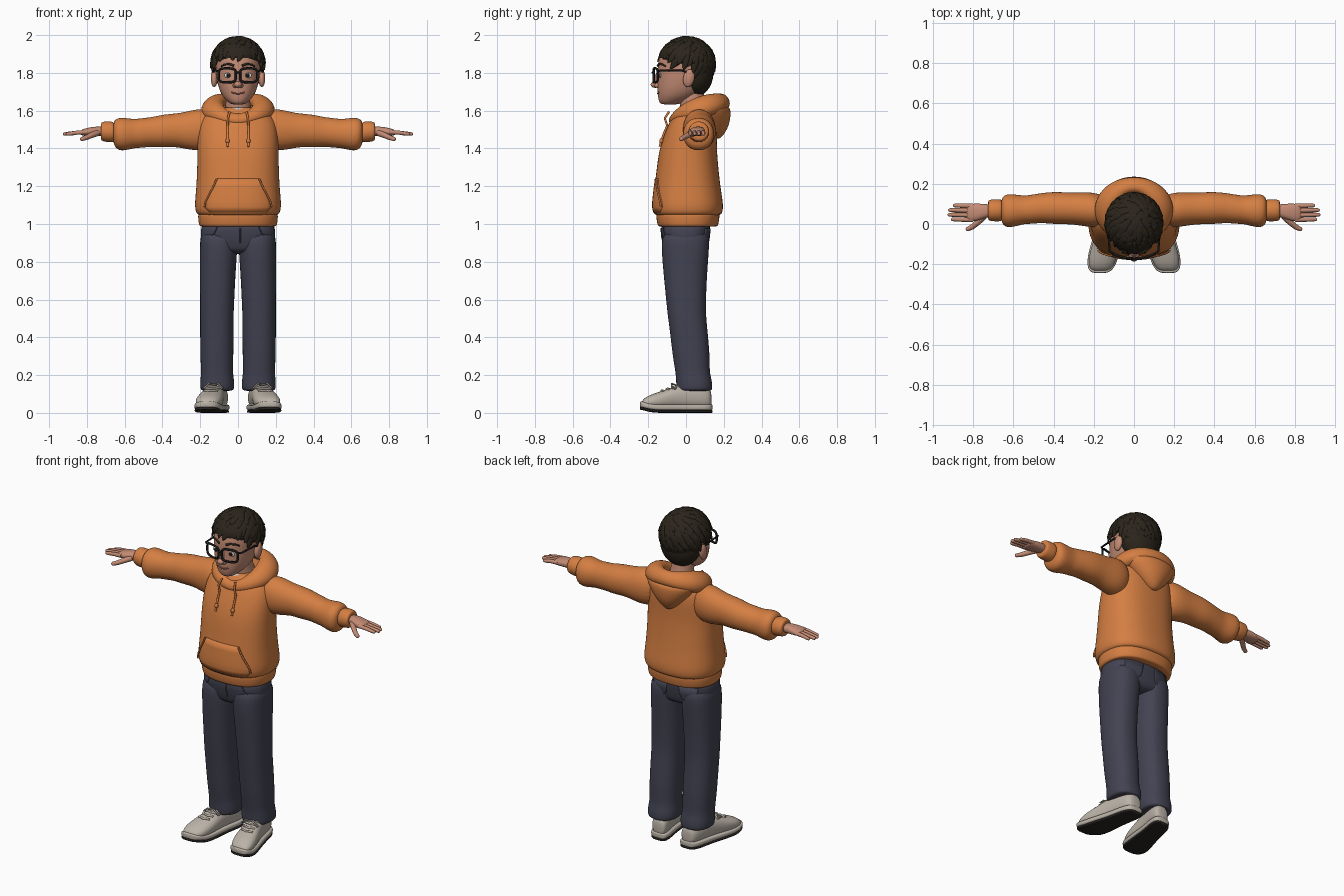
import bpy, bmesh, math, random
from mathutils import Vector, Matrix

random.seed(4)
if "Cube" in bpy.data.objects:
    bpy.data.objects.remove(bpy.data.objects["Cube"])


def material(name, *rgb):
    m = bpy.data.materials.new(name)
    m.use_nodes = True
    m.diffuse_color = (*rgb, 1)
    m.node_tree.nodes["Principled BSDF"].inputs["Base Color"].default_value = (*rgb, 1)
    return m


ORANGE = material("orange fleece", .66, .21, .055)
DENIM = material("dark denim", .055, .055, .085)
HAIR = material("dark brown hair", .024, .018, .011)
SKIN = material("skin", .55, .26, .175)
SHOE = material("pale grey shoe", .5, .45, .39)
SOLE = material("dark sole", .02, .018, .015)
SHIRT = material("grey shirt", .52, .52, .52)
FRAME = material("black frame", .01, .01, .01)
WHITE = material("eye white", .75, .75, .73)
LIP = material("lip", .36, .12, .09)


def finish(name, bm, mat, mirror=False, sub=0, solid=0):
    bmesh.ops.recalc_face_normals(bm, faces=bm.faces)
    me = bpy.data.meshes.new(name)
    bm.to_mesh(me)
    bm.free()
    me.materials.append(mat)
    me.shade_smooth()
    ob = bpy.data.objects.new(name, me)
    bpy.context.collection.objects.link(ob)
    if solid:
        ob.modifiers.new("Thickness", "SOLIDIFY").thickness = solid
    if mirror:
        ob.modifiers.new("Mirror", "MIRROR")
    if sub:
        s = ob.modifiers.new("Smooth", "SUBSURF")
        s.levels = s.render_levels = sub
    return ob


def bridge(bm, rings, closed=False):
    n = len(rings[0])
    pairs = list(zip(rings, rings[1:])) + ([(rings[-1], rings[0])] if closed else [])
    for a, b in pairs:
        for i in range(n):
            j = (i + 1) % n
            bm.faces.new((a[i], a[j], b[j], b[i]))


def loft(name, axis, sections, mat, power=2, mirror=False, n=24):
    """Sections are (position on axis, centre u, centre v, radius u, radius v)."""
    bm, rings = bmesh.new(), []
    for t, u, v, ru, rv in sections:
        ring = []
        for i in range(n):
            a = math.tau * i / n
            c, s = (math.copysign(abs(f) ** (2 / power), f) for f in (math.cos(a), math.sin(a)))
            p, q = u + ru * c, v + rv * s
            ring.append(bm.verts.new({"x": (t, p, q), "y": (p, t, q), "z": (p, q, t)}[axis]))
        rings.append(ring)
    bridge(bm, rings)
    bm.faces.new(rings[0])
    bm.faces.new(rings[-1])
    return finish(name, bm, mat, mirror, 2)


def blob(name, loc, radii, mat, mirror=False, tilt=0):
    bm = bmesh.new()
    m = Matrix.Translation(loc) @ Matrix.Rotation(tilt, 4, "X") @ Matrix.Diagonal((*radii, 1))
    bmesh.ops.create_uvsphere(bm, u_segments=24, v_segments=14, radius=1, matrix=m)
    return finish(name, bm, mat, mirror)


def tube(name, paths, radius, mat, mirror=False, cyclic=False, taper=1):
    cu = bpy.data.curves.new(name, "CURVE")
    cu.dimensions, cu.bevel_depth, cu.bevel_resolution, cu.use_fill_caps = "3D", radius, 3, True
    for path in paths:
        for side in ((1, -1) if mirror else (1,)):
            sp = cu.splines.new("POLY")
            sp.points.add(len(path) - 1)
            sp.use_cyclic_u, sp.use_smooth = cyclic, True
            for i, (x, y, z) in enumerate(path):
                sp.points[i].co = (x * side, y, z, 1)
                sp.points[i].radius = 1 + (taper - 1) * i / (len(path) - 1)
    cu.materials.append(mat)
    ob = bpy.data.objects.new(name, cu)
    bpy.context.collection.objects.link(ob)
    return ob


def hit(ob, origin, direction, lift=.004):
    """Point just above the surface met by a ray."""
    bpy.context.view_layer.update()
    ev = ob.evaluated_get(bpy.context.evaluated_depsgraph_get())
    ok, p, _, _ = ev.ray_cast(Vector(origin), Vector(direction))
    return (p if ok else Vector(origin)) - Vector(direction) * lift


def patch(name, target, rows, front, mat, mirror=False, cols=12):
    """Cloth panel laid on a surface; rows are (z, x start, x end)."""
    bm = bmesh.new()
    grid = [[bm.verts.new(hit(target, (a + (b - a) * i / cols, -front, z), (0, front, 0)))
             for i in range(cols + 1)] for z, a, b in rows]
    for r, s in zip(grid, grid[1:]):
        for i in range(cols):
            bm.faces.new((r[i], r[i + 1], s[i + 1], s[i]))
    return finish(name, bm, mat, mirror, solid=.009)


# Trousers
hips = loft("trouser_hips", "z", [(.84, 0, 0, .17, .1), (.88, 0, 0, .195, .118), (.95, 0, -.003, .2, .132),
            (1.03, 0, 0, .195, .135)], DENIM, 2.6)
legs = loft("trouser_legs", "z", [(.115, .11, .045, .08, .088), (.125, .11, .045, .09, .096),
            (.17, .11, .043, .091, .096), (.21, .111, .035, .084, .09), (.3, .112, .028, .088, .099),
            (.42, .112, .016, .089, .1), (.52, .112, .004, .089, .102), (.6, .11, 0, .091, .106),
            (.75, .107, -.004, .095, .117), (.88, .102, -.004, .1, .128), (.98, .1, 0, .1, .125)],
            DENIM, 2.3, True)
patch("back_trouser_pockets", hips, [(.975, .04, .15), (.93, .045, .148), (.9, .055, .142), (.885, .08, .115)],
      -1, DENIM, True)
tube("trouser_fly", [[hit(hips, (.012, -1, z), (0, 1, 0), .001) for z in (.98, .94, .9)]], .003, DENIM)
tube("front_pocket_seams", [[hit(hips, (x, -1, z), (0, 1, 0), .001)
     for x, z in ((.11, .985), (.125, .95), (.155, .93), (.18, .925))]], .003, DENIM, True)

# Hooded top
torso = loft("hoodie_body", "z", [(1.04, 0, .01, .2, .165), (1.055, 0, .01, .224, .184), (1.1, 0, .01, .232, .19),
             (1.18, 0, .008, .223, .178), (1.28, 0, .008, .218, .166), (1.4, 0, .01, .216, .153),
             (1.5, 0, .03, .214, .137), (1.57, 0, .042, .192, .115), (1.61, 0, .045, .13, .095),
             (1.62, 0, .045, .09, .075)], ORANGE, 2.4)
loft("hoodie_hem", "z", [(.985, 0, .01, .195, .15), (.988, 0, .01, .207, .16), (1.02, 0, .01, .212, .167),
     (1.055, 0, .01, .214, .17), (1.06, 0, .01, .2, .16)], ORANGE, 2.4)
patch("front_pocket", torso, [(1.06, -.15, .15), (1.09, -.178, .178), (1.12, -.172, .172), (1.16, -.152, .152),
      (1.2, -.13, .13), (1.24, -.112, .112)], 1, ORANGE, cols=20)
tube("pocket_openings", [[hit(torso, (x, -1, z), (0, 1, 0), .012)
     for x, z in ((.178, 1.09), (.172, 1.12), (.152, 1.16), (.13, 1.2), (.112, 1.24))]], .005, ORANGE, True)
loft("sleeves", "x", [(.12, .06, 1.5, .07, .09), (.2, .07, 1.5, .09, .115), (.27, .075, 1.495, .082, .1),
     (.33, .078, 1.497, .079, .088), (.4, .08, 1.492, .081, .088), (.46, .08, 1.487, .074, .078),
     (.51, .073, 1.482, .073, .079), (.55, .07, 1.478, .07, .076), (.61, .066, 1.475, .085, .09),
     (.645, .066, 1.477, .08, .082), (.663, .068, 1.485, .052, .052)], ORANGE, 2.1, True)
loft("sleeve_cuffs", "x", [(.65, .068, 1.486, .05, .05), (.667, .068, 1.487, .056, .056),
     (.7, .068, 1.489, .055, .055), (.723, .068, 1.49, .052, .05), (.726, .068, 1.49, .04, .038)],
     ORANGE, 2, True)

# Folded hood: a thick collar ring with a tapering bag behind
bm, rings = bmesh.new(), []
for i in range(32):
    a = math.tau * i / 32
    back = (1 - math.cos(a)) / 2
    x, y = math.sin(a), -math.cos(a)
    z = 1.58 + .07 * back - .025 * max(0, math.cos(a)) ** 4
    ru, rv = .026 + .03 * math.sin(a) ** 2 + .012 * back, .03 + .025 * math.sin(a) ** 2 + .012 * back
    ring = []
    for k in range(12):
        b = math.tau * k / 12
        r = ru * math.cos(b) - .25 * rv * math.sin(b)
        ring.append(bm.verts.new((x * (.135 + r), .065 + y * (.13 + r), z + rv * math.sin(b))))
    rings.append(ring)
bridge(bm, rings, True)
finish("hood_collar", bm, ORANGE, sub=1)
loft("hood_bag", "z", [(1.45, 0, .16, .015, .02), (1.475, 0, .16, .05, .042), (1.52, 0, .15, .095, .078),
     (1.57, 0, .135, .14, .102), (1.61, 0, .125, .165, .112), (1.63, 0, .125, .15, .095)], ORANGE)
cord = [Vector((.045, -.09, 1.595)), Vector((.053, -.112, 1.56))]
cord += [hit(torso, (.055, -1, z), (0, 1, 0), .007) for z in (1.52, 1.48, 1.44, 1.41)]
tube("drawstrings", [cord], .006, ORANGE, True)
blob("drawstring_knots", cord[-2], (.011, .011, .014), ORANGE, True)
loft("shirt_collar", "z", [(1.54, 0, .05, .1, .1), (1.59, 0, .05, .1, .11), (1.615, 0, .045, .082, .09),
     (1.618, 0, .045, .07, .08)], SHIRT)

# Hands
loft("palms", "x", [(.69, .066, 1.49, .028, .024), (.735, .066, 1.491, .033, .025), (.77, .06, 1.49, .042, .025),
     (.81, .056, 1.486, .045, .02), (.835, .056, 1.483, .04, .014)], SKIN, 2.3, True)
fingers = []
for y, tip in ((.09, .89), (.067, .913), (.044, .916), (.021, .9)):
    fingers.append([(.8, y, 1.487), (.85, y + .001, 1.484), (tip - .01, y + .002, 1.478), (tip, y + .002, 1.477)])
    blob("fingertips", fingers[-1][-1], (.011, .0092, .0092), SKIN, True)
tube("fingers", fingers, .0122, SKIN, True, taper=.75)
thumb = [(.745, .04, 1.482), (.775, .01, 1.47), (.805, -.015, 1.457), (.825, -.025, 1.45)]
tube("thumbs", [thumb], .017, SKIN, True, taper=.65)
blob("thumb_tips", thumb[-1], (.012, .011, .011), SKIN, True)

# Shoes: the outline drifts outwards towards the toe
def shoe_part(name, rows, mat, power, grow=0):
    return loft(name, "y", [(y, .095 + .075 * (.14 - y) / .385, (lo + hi) / 2, r + grow, (hi - lo) / 2)
                            for y, lo, hi, r in rows], mat, power, True)


upper = shoe_part("shoe_uppers", [(-.238, .03, .05, .03), (-.225, .02, .078, .054), (-.18, .02, .1, .07),
                  (-.12, .02, .118, .069), (-.06, .02, .142, .06), (0, .02, .155, .054), (.06, .02, .155, .054),
                  (.12, .02, .135, .05), (.136, .03, .11, .03)], SHOE, 2.3)
outline = [(-.245, .028), (-.232, .058), (-.18, .075), (-.1, .071), (0, .058), (.08, .06), (.13, .05), (.141, .025)]
for name, low, high, mat, grow in (("midsoles", .012, .046, SHOE, .003), ("outsoles", 0, .016, SOLE, .001)):
    shoe_part(name, [(y, low + .016 * (y < -.2), high + .016 * (y < -.2), r) for y, r in outline], mat, 4, grow)
laces = []
for k in range(4):
    y = -.13 + .028 * k
    laces.append([hit(upper, (.145 - .006 * k + dx, y + abs(dx) / 3, 1), (0, 0, -1), .002)
                  for dx in (-.036, -.018, 0, .018, .036)])
tube("shoe_laces", laces, .006, SHOE, True)
tube("lace_bows", [[(.13 + s * dx, -.055 - dy, .147 - dz) for dx, dy, dz in
     ((0, 0, 0), (.025, .02, -.008), (.05, .02, .015), (.045, 0, .02), (.02, -.005, 0))] for s in (-1, 1)],
     .0045, SHOE, True)

# Head
loft("neck", "z", [(1.56, 0, .055, .08, .08), (1.61, 0, .045, .07, .075), (1.66, 0, .03, .062, .065),
     (1.74, 0, .025, .065, .07)], SKIN)
head = loft("head", "z", [(1.632, 0, -.085, .03, .04), (1.642, 0, -.08, .048, .062), (1.67, 0, -.052, .079, .097),
            (1.71, 0, -.03, .1, .123), (1.76, 0, -.014, .113, .138), (1.82, 0, -.004, .12, .148),
            (1.88, 0, 0, .12, .147), (1.935, 0, 0, .095, .12), (1.96, 0, 0, .05, .06)], SKIN, 2.15)
blob("ears", (.126, .015, 1.772), (.018, .03, .048), SKIN, True, -.2)
blob("nose_tip", (0, -.163, 1.738), (.021, .024, .017), SKIN)
blob("nostrils", (.016, -.152, 1.733), (.012, .016, .012), SKIN, True)
blob("nose_bridge", (0, -.15, 1.77), (.012, .018, .04), SKIN, tilt=-.2)
tube("mouth", [[hit(head, (x, -1, 1.69 + 6 * x * x), (0, 1, 0), 0) for x in (-.035, -.02, -.007, .007, .02, .035)]],
     .004, LIP)
for name, size, lift, mat in (("eye_whites", .023, -.002, WHITE), ("irises", .011, .003, FRAME)):
    blob(name, hit(head, (.05, -1, 1.787), (0, 1, 0), lift), (size, .005, size * .62 if mat == WHITE else size), mat, True)
tube("eyebrows", [[hit(head, (x, -1, z), (0, 1, 0), .002) for x, z in
     ((.022, 1.838), (.045, 1.847), (.07, 1.845), (.088, 1.835))]], .007, HAIR, True, taper=.6)

# Glasses
rim = []
for i in range(28):
    c, s = math.cos(math.tau * i / 28), math.sin(math.tau * i / 28)
    x = .057 + .046 * math.copysign(abs(c) ** .55, c)
    rim.append((x, -.172 + 2.2 * x * x, 1.787 + .037 * math.copysign(abs(s) ** .55, s)))
tube("glasses_rims", [rim], .0065, FRAME, True, True)
tube("glasses_bridge", [[(-.014, -.172, 1.797), (0, -.176, 1.802), (.014, -.172, 1.797)]], .006, FRAME)
tube("glasses_temples", [[(.102, -.148, 1.81), (.121, -.135, 1.812), (.129, -.02, 1.812), (.13, .03, 1.795)]],
     .0055, FRAME, True)

# Hair: a cap under pointed locks that flow away from the crown
blob("hair_cap", (0, .003, 1.887), (.133, .147, .088), HAIR)
blob("back_hair", (0, .05, 1.8), (.122, .095, .125), HAIR)
centre, radii, crown = Vector((0, .004, 1.848)), Vector((.13, .138, .13)), Vector((.03, .06, 1.98))
bm, count = bmesh.new(), 190
for i in range(count):
    h = 1 - 2 * (i + .5) / count
    a = i * 2.39996
    d = Vector((math.cos(a) * math.sqrt(1 - h * h), math.sin(a) * math.sqrt(1 - h * h), h))
    p = centre + d * radii
    if p.z < (1.895 if p.y < -.06 else 1.85 if p.y < .045 else 1.715):
        continue
    normal = Vector([d[k] / radii[k] for k in range(3)]).normalized()
    flow = p - crown + Vector((random.uniform(-.04, .04), random.uniform(-.04, .04), 0))
    flow = (flow - normal * flow.dot(normal)).normalized()
    side = flow.cross(normal)
    size = random.uniform(.85, 1.15)
    frame = Matrix((side * .027 * size, flow * .052 * size, normal * .017)).transposed()
    for v in bmesh.ops.create_uvsphere(bm, u_segments=10, v_segments=8, radius=1)["verts"]:
        x, z, y = v.co
        s = (y + 1) / 2
        thin = 1.1 - .75 * s * s
        v.co = p + frame @ Vector((x * thin, y, z * thin + .5 * s * s))
finish("hair_locks", bm, HAIR)
